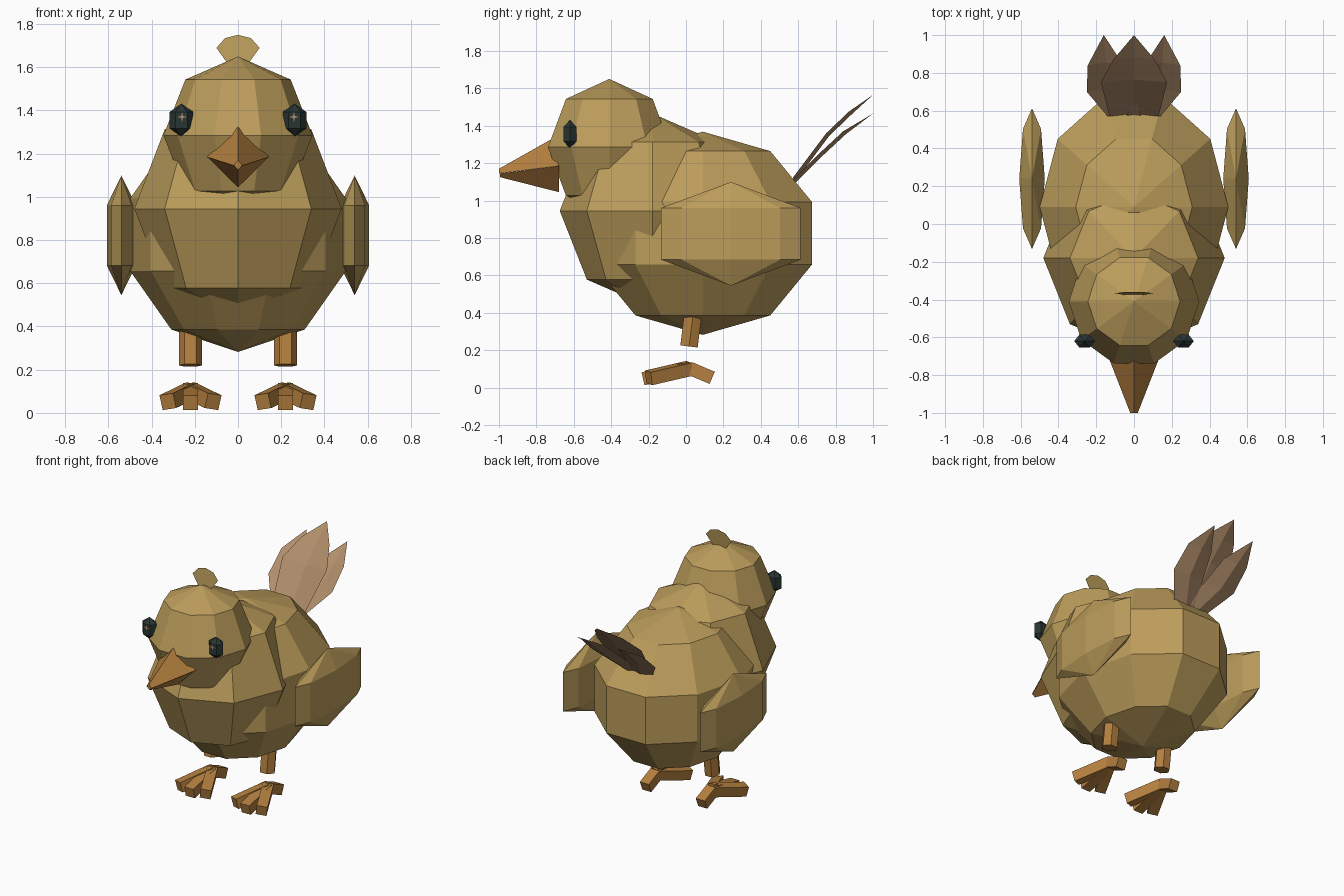
import bpy, bmesh, math
from mathutils import Vector

if "Cube" in bpy.data.objects:
    bpy.data.objects.remove(bpy.data.objects["Cube"])


def material(name, rgb):
    m = bpy.data.materials.new(name)
    m.diffuse_color = (*rgb, 1)
    m.use_nodes = True
    m.node_tree.nodes["Principled BSDF"].inputs["Base Color"].default_value = m.diffuse_color
    return m


DOWN = material("golden_down", (0.50, 0.335, 0.105))
ORANGE = material("beak_orange", (0.46, 0.215, 0.05))
BROWN = material("tail_brown", (0.43, 0.265, 0.145))
DARK = material("eye_dark", (0.022, 0.037, 0.034))


def make(name, verts, faces, mat, closed=True):
    me = bpy.data.meshes.new(name)
    me.from_pydata([tuple(v) for v in verts], [], faces)
    me.materials.append(mat)
    if closed:
        bm = bmesh.new()
        bm.from_mesh(me)
        bmesh.ops.recalc_face_normals(bm, faces=bm.faces[:])
        bm.to_mesh(me)
        bm.free()
    ob = bpy.data.objects.new(name, me)
    bpy.context.collection.objects.link(ob)
    return ob


def ball(name, center, radii, segs, bands, mat):
    """Faceted ellipsoid with vertical poles and a vertex on +x."""
    c, r = Vector(center), Vector(radii)
    verts = [c + Vector((0, 0, r.z))]
    for i in range(1, bands):
        p = math.pi * i / bands
        for j in range(segs):
            t = math.tau * j / segs
            verts.append(c + Vector((r.x * math.sin(p) * math.cos(t),
                                     r.y * math.sin(p) * math.sin(t),
                                     r.z * math.cos(p))))
    verts.append(c - Vector((0, 0, r.z)))
    last, faces = len(verts) - 1, []
    for j in range(segs):
        k = (j + 1) % segs
        faces.append((0, 1 + j, 1 + k))
        for i in range(bands - 2):
            a, b = 1 + i * segs, 1 + (i + 1) * segs
            faces.append((a + j, b + j, b + k, a + k))
        b = 1 + (bands - 2) * segs
        faces.append((b + k, b + j, last))
    return make(name, verts, faces, mat)


def rod(name, a, b, radius, sides, mat, turn=0.0):
    """Straight prism from a to b."""
    a, b = Vector(a), Vector(b)
    d = (b - a).normalized()
    u = d.cross(Vector((0, 0.3, 1)) if abs(d.z) < 0.9 else Vector((0, 1, 0))).normalized()
    v = d.cross(u)
    verts = []
    for p in (a, b):
        for i in range(sides):
            t = math.tau * i / sides + turn
            verts.append(p + radius * (u * math.cos(t) + v * math.sin(t)))
    faces = [tuple(range(sides)), tuple(range(sides, 2 * sides))]
    for i in range(sides):
        k = (i + 1) % sides
        faces.append((i, k, sides + k, sides + i))
    return make(name, verts, faces, mat)


def feather(name, rows, fold, mat):
    """Folded leaf; rows are (x, y, z, half width), the last is the tip."""
    verts, faces = [], []
    for x, y, z, w in rows[:-1]:
        verts += [(x - w, y, z), (x, y + fold, z - fold), (x + w, y, z)]
    verts.append(rows[-1][:3])
    n = len(rows) - 1
    for i in range(n - 1):
        a, b = 3 * i, 3 * i + 3
        faces += [(a, a + 1, b + 1, b), (a + 1, a + 2, b + 2, b + 1)]
    a = 3 * (n - 1)
    faces += [(a, a + 1, 3 * n), (a + 1, a + 2, 3 * n)]
    return make(name, verts, faces, mat, closed=False)


# Body masses
ball("body", (0, 0.09, 0.825), (0.525, 0.645, 0.543), 10, 5, DOWN)
ball("chest", (0, -0.18, 0.945), (0.48, 0.495, 0.52), 8, 4, DOWN)
ball("head", (0, -0.41, 1.285), (0.345, 0.345, 0.365), 10, 4, DOWN)

# Crest on top of the head
crest = [(-0.05, 1.62), (-0.1, 1.69), (-0.06, 1.735), (0, 1.75),
         (0.06, 1.735), (0.1, 1.69), (0.05, 1.62)]
make("crest", [(x, -0.375 + (z - 1.62) * 0.12, z) for x, z in crest],
     [tuple(range(len(crest)))], DOWN, closed=False)

# Beak, upper and lower halves with blunt tips
make("upper_beak",
     [(0, -0.725, 1.325), (-0.145, -0.68, 1.185), (0.145, -0.68, 1.185),
      (0, -1.0, 1.17), (-0.02, -1.0, 1.145), (0.02, -1.0, 1.145)],
     [(0, 1, 4, 3), (0, 3, 5, 2), (1, 2, 5, 4), (3, 4, 5), (0, 2, 1)], ORANGE)
make("lower_beak",
     [(0, -0.68, 1.045), (-0.14, -0.68, 1.185), (0.14, -0.68, 1.185),
      (0, -0.995, 1.125), (-0.018, -0.995, 1.145), (0.018, -0.995, 1.145)],
     [(0, 1, 4, 3), (0, 3, 5, 2), (1, 2, 5, 4), (3, 4, 5), (0, 2, 1)], ORANGE)

for side, s in (("left", -1), ("right", 1)):
    # Eye with a small star glint
    ball(side + "_eye", (s * 0.262, -0.62, 1.355), (0.063, 0.046, 0.077), 6, 3, DARK)
    star = []
    for i in range(8):
        r = 0.024 if i % 2 == 0 else 0.006
        t = math.tau * i / 8
        star.append((s * 0.259 + r * math.cos(t), -0.658, 1.37 + r * math.sin(t)))
    make(side + "_eye_glint", star, [tuple(range(8))], BROWN, closed=False)

    # Wing
    ball(side + "_wing", (s * 0.54, 0.24, 0.822), (0.078, 0.43, 0.277), 8, 3, DOWN)

    # Leg and toes
    x = s * 0.22
    rod(side + "_leg", (x, 0.045, 0.45), (x, 0.016, 0.22), 0.054, 6, ORANGE)
    hub = (x, 0.02, 0.103)
    tips = {"middle": (x, -0.23, 0.047), "outer": (x + 0.105, -0.20, 0.052),
            "inner": (x - 0.105, -0.20, 0.052), "rear": (x, 0.14, 0.052)}
    for toe, tip in tips.items():
        rod(f"{side}_{toe}_toe", hub, tip, 0.05, 4, ORANGE, math.pi / 4)

    # Outer tail feather
    feather(side + "_tail_feather",
            [(s * 0.05, 0.57, 1.11, 0.09), (s * 0.13, 0.70, 1.24, 0.12),
             (s * 0.15, 0.84, 1.37, 0.095), (s * 0.16, 1.0, 1.465, 0)], 0.015, BROWN)

# Central tail feather
feather("middle_tail_feather",
        [(0, 0.57, 1.12, 0.13), (0, 0.75, 1.36, 0.175),
         (0, 0.87, 1.475, 0.11), (0, 1.0, 1.565, 0)], 0.015, BROWN)
